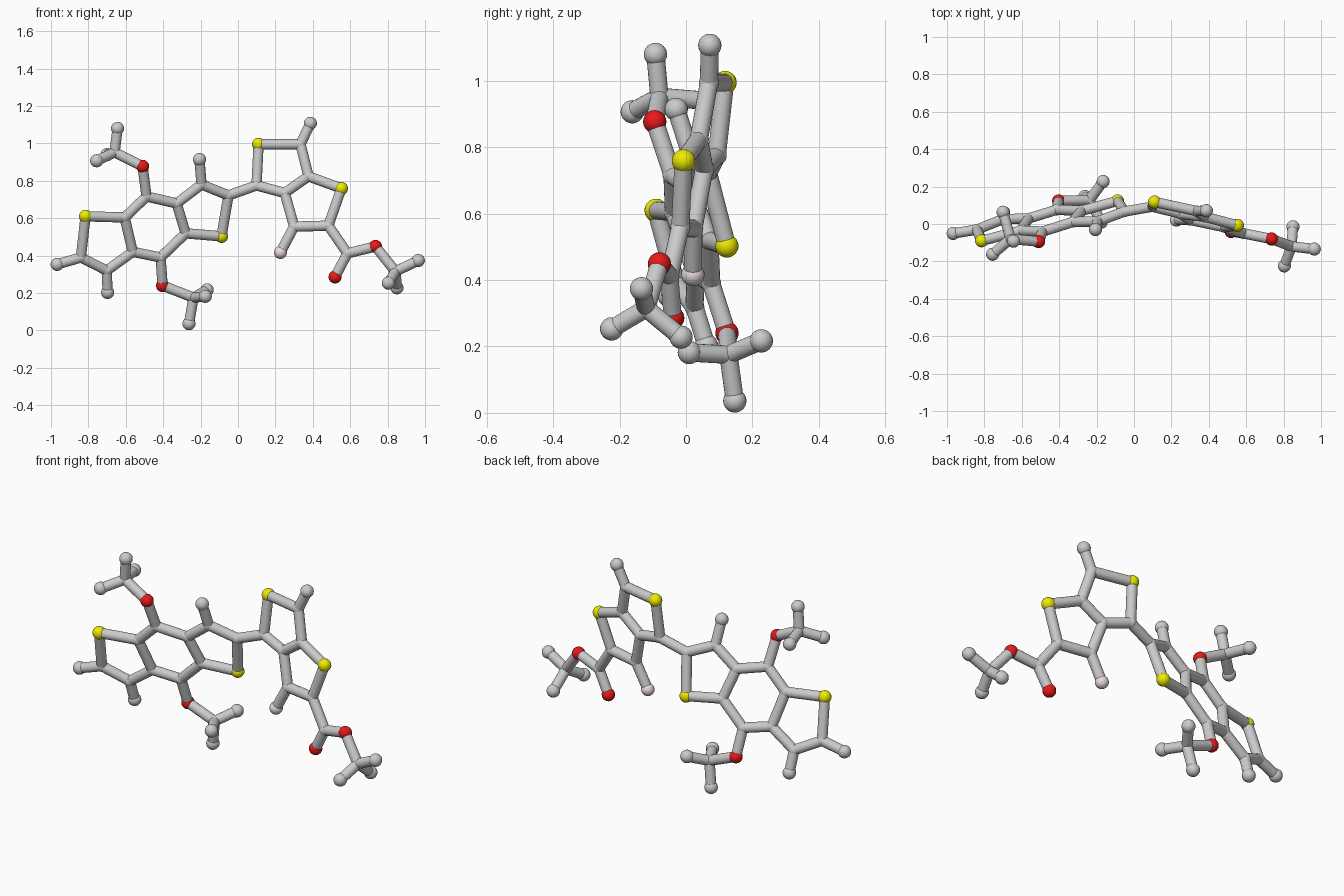
import bpy, bmesh
from mathutils import Vector

if "Cube" in bpy.data.objects:
    bpy.data.objects.remove(bpy.data.objects["Cube"])

ATOM_R, JOINT_R, BOND_R = 0.035, 0.030, 0.0275


def material(name, rgb):
    m = bpy.data.materials.new(name)
    m.diffuse_color = (*rgb, 1)
    m.use_nodes = True
    m.node_tree.nodes["Principled BSDF"].inputs["Base Color"].default_value = m.diffuse_color
    return m


MATS = {"sulfur": material("yellow", (0.85, 0.83, 0.0)),
        "oxygen": material("red", (0.8, 0.01, 0.01)),
        "fluorine": material("pale_pink", (0.85, 0.72, 0.72))}


# Each fused ring system is flat: depth follows from x and z
def left(x, z):
    return Vector((x, 0.296 + 0.249 * x - 0.300 * z, z))


def right(x, z):
    return Vector((x, 0.018 - 0.216 * x + 0.124 * z, z))


def at(x, y, z):
    return Vector((x, y, z))


S, O, F, C, E = "sulfur", "oxygen", "fluorine", "carbon_joint", "carbon_end"
ATOMS = {
    # left three-ring system
    "a1": (S, left(-.815, .61)), "a2": (C, left(-.84, .39)), "a3": (C, left(-.702, .32)),
    "a4": (C, left(-.563, .42)), "a5": (C, left(-.606, .604)), "a6": (C, left(-.489, .716)),
    "a7": (C, left(-.328, .679)), "a8": (C, left(-.28, .519)), "a9": (C, left(-.414, .39)),
    "a10": (C, left(-.195, .78)), "a11": (C, left(-.051, .722)), "a12": (S, left(-.088, .503)),
    "a13": (E, left(-.967, .353)), "a14": (E, left(-.697, .203)), "a15": (E, left(-.206, .914)),
    # upper left branch
    "b1": (O, left(-.51, .877)), "b2": (C, at(-.66, -.08, .952)), "b3": (E, at(-.644, -.092, 1.08)),
    "b4": (E, at(-.756, -.162, .907)), "b5": (E, at(-.70, .063, .94)),
    # lower left branch
    "c1": (O, left(-.403, .24)), "c2": (C, at(-.238, .128, .175)), "c3": (E, at(-.262, .147, .036)),
    "c4": (E, at(-.165, .227, .217)), "c5": (E, at(-.175, .01, .182)),
    # right two-ring system
    "d1": (C, right(.099, .775)), "d2": (S, right(.11, .995)), "d3": (C, right(.334, .995)),
    "d4": (C, right(.377, .824)), "d5": (C, right(.25, .735)), "d6": (S, right(.553, .759)),
    "d7": (C, right(.483, .56)), "d8": (C, right(.300, .555)), "d9": (F, right(.227, .417)),
    "d10": (E, right(.387, 1.107)),
    # right branch
    "e1": (C, at(.585, -.05, .412)), "e2": (O, at(.519, -.04, .286)), "e3": (O, at(.735, -.08, .449)),
    "e4": (C, at(.842, -.12, .315)), "e5": (E, at(.964, -.134, .374)),
    "e6": (E, at(.804, -.224, .253)), "e7": (E, at(.85, -.015, .228)),
}

# Bonded chains: each neighbouring pair gets a stick
CHAINS = ["a5 a1 a2 a3 a4 a5 a6 a7 a8 a9 a4", "a7 a10 a11 a12 a8", "a2 a13", "a3 a14", "a10 a15",
          "a6 b1 b2 b3", "b4 b2 b5", "a9 c1 c2 c3", "c4 c2 c5",
          "a11 d1 d2 d3 d4 d5 d1", "d4 d6 d7 d8 d5", "d8 d9", "d3 d10",
          "d7 e1 e2", "e1 e3 e4 e5", "e6 e4 e7"]


def mesh_from(bm, name):
    for f in bm.faces:
        f.smooth = len(f.verts) <= 4
    me = bpy.data.meshes.new(name)
    bm.to_mesh(me)
    bm.free()
    return me


def place(name, me, loc):
    ob = bpy.data.objects.new(name, me)
    ob.location = loc
    bpy.context.collection.objects.link(ob)
    return ob


# Shared ball mesh per atom kind
balls = {}
for kind in (S, O, F, C, E):
    bm = bmesh.new()
    bmesh.ops.create_uvsphere(bm, u_segments=24, v_segments=16,
                              radius=JOINT_R if kind == C else ATOM_R)
    balls[kind] = mesh_from(bm, kind + "_ball")
    if kind in MATS:
        balls[kind].materials.append(MATS[kind])

# Shared stick mesh, one unit long
bm = bmesh.new()
bmesh.ops.create_cone(bm, cap_ends=True, segments=20, radius1=BOND_R, radius2=BOND_R, depth=1)
stick = mesh_from(bm, "bond_stick")

for key, (kind, pos) in ATOMS.items():
    place(kind + "_" + key, balls[kind], pos)

for chain in CHAINS:
    keys = chain.split()
    for k1, k2 in zip(keys, keys[1:]):
        p, q = ATOMS[k1][1], ATOMS[k2][1]
        ob = place(f"bond_{k1}_{k2}", stick, (p + q) / 2)
        ob.rotation_mode = 'QUATERNION'
        ob.rotation_quaternion = (q - p).to_track_quat('Z', 'Y')
        ob.scale = (1, 1, (q - p).length)
